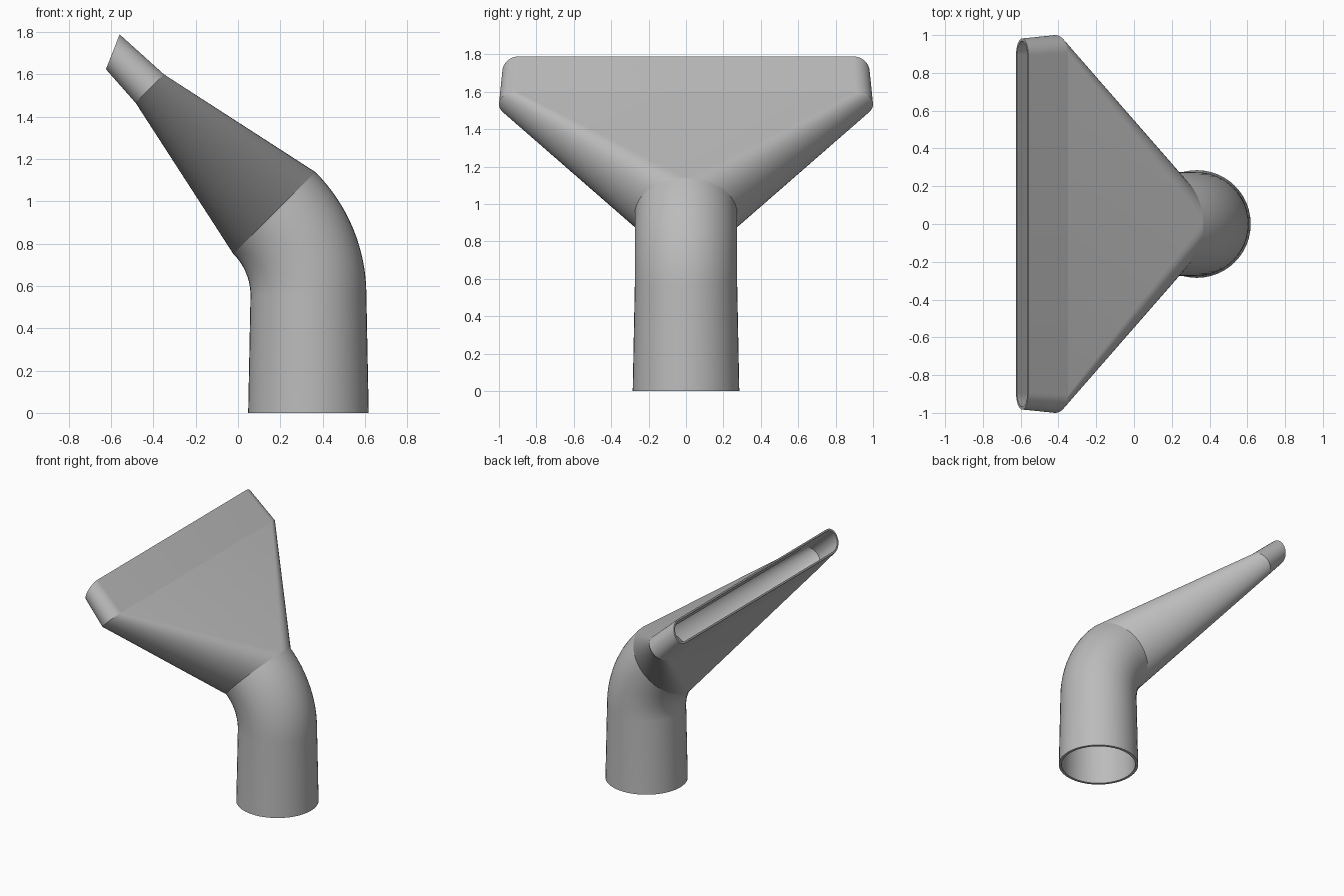
import bpy, bmesh
from math import sin, cos, pi, radians
from mathutils import Vector

cube = bpy.data.objects.get("Cube")
if cube:
    bpy.data.objects.remove(cube, do_unlink=True)

grey = bpy.data.materials.new("grey plastic")
grey.use_nodes = True
colour = (0.5, 0.5, 0.5, 1)
grey.diffuse_color = colour
grey.node_tree.nodes["Principled BSDF"].inputs["Base Color"].default_value = colour

STEPS = 24  # segments per half round


def ring(bm, x, z, tilt, half_width, half_height, inset=0.0):
    """Round-ended slot section; a circle when width equals height."""
    u = Vector((cos(tilt), 0, sin(tilt)))
    flat = half_width - half_height
    r = half_height - inset
    verts = []
    for side in (1, -1):
        for i in range(STEPS + 1):
            t = -pi / 2 + pi * i / STEPS
            y = side * (flat + r * cos(t))
            p = Vector((x, 0, z)) + u * (side * r * sin(t)) + Vector((0, y, 0))
            verts.append(bm.verts.new(p))
    return verts


def loft(name, sections, open_start=False, open_end=False):
    """Skin an outer and an inner wall through (x, z, tilt, w, h, wall)."""
    bm = bmesh.new()
    outer = [ring(bm, *s[:5]) for s in sections]
    inner = [ring(bm, *s) for s in sections]
    n = len(outer[0])
    for i in range(n):
        j = (i + 1) % n
        for k in range(len(sections) - 1):
            a, b = outer[k], outer[k + 1]
            bm.faces.new((a[i], b[i], b[j], a[j]))
            a, b = inner[k], inner[k + 1]
            bm.faces.new((a[j], b[j], b[i], a[i]))
        if open_start:
            a, b = outer[0], inner[0]
            bm.faces.new((a[i], a[j], b[j], b[i]))
        if open_end:
            a, b = outer[-1], inner[-1]
            bm.faces.new((a[j], a[i], b[i], b[j]))
    # Merge the doubled points where a section is a plain circle
    bmesh.ops.remove_doubles(bm, verts=bm.verts[:], dist=1e-5)
    mesh = bpy.data.meshes.new(name)
    bm.to_mesh(mesh)
    bm.free()
    mesh.materials.append(grey)
    obj = bpy.data.objects.new(name, mesh)
    bpy.context.collection.objects.link(obj)
    bpy.ops.object.select_all(action='DESELECT')
    obj.select_set(True)
    bpy.context.view_layer.objects.active = obj
    bpy.ops.object.shade_smooth_by_angle(angle=radians(30))
    return obj


# Tapered pipe running into a 45 degree elbow
BEND, RADIUS, ELBOW_Z, AXIS_X = 0.55, 0.274, 0.556, 0.333
pipe = [(AXIS_X, 0, 0, 0.285, 0.285, 0.02)]
for i in range(17):
    a = pi / 4 * i / 16
    pipe.append((AXIS_X - BEND + BEND * cos(a), ELBOW_Z + BEND * sin(a),
                 a, RADIUS, RADIUS, 0.02))
loft("pipe_and_elbow", pipe, open_start=True)

# Flared head from the round elbow to the wide slot
throat = pipe[-1]
neck = (-0.417, 1.533, pi / 4, 1.0, 0.095, 0.014)
loft("flared_head", [throat, neck])

# Short slot mouth, cut at a steeper angle
mouth = (-0.592, 1.707, radians(68.5), 0.982, 0.0885, 0.014)
loft("slot_mouth", [neck, mouth], open_end=True)
